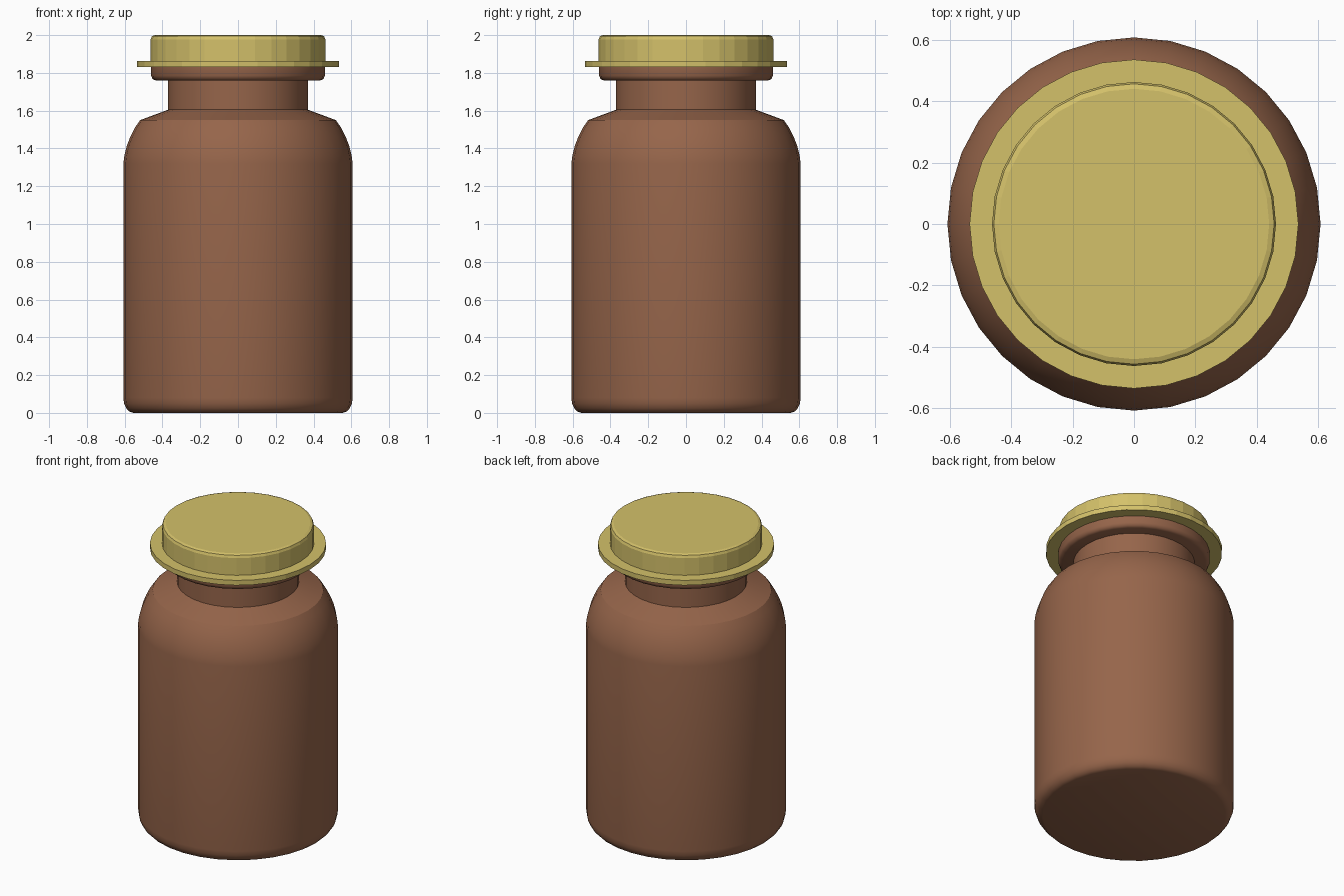
import bpy, bmesh, math

if "Cube" in bpy.data.objects:
    bpy.data.objects.remove(bpy.data.objects["Cube"])

SIDES = 32


def material(name, rgb):
    m = bpy.data.materials.new(name)
    m.diffuse_color = (*rgb, 1.0)
    m.use_nodes = True
    m.node_tree.nodes["Principled BSDF"].inputs["Base Color"].default_value = m.diffuse_color
    return m


brown = material("brown_glass", (0.305, 0.130, 0.069))
yellow = material("mustard_yellow", (0.658, 0.533, 0.144))


def lathe(name, profile, mat, smooth_angle):
    """Revolve (radius, z) points, bottom to top, into a capped solid."""
    bm = bmesh.new()
    rings = []
    for r, z in profile:
        rings.append([bm.verts.new((r * math.cos(math.tau * i / SIDES),
                                    r * math.sin(math.tau * i / SIDES), z))
                      for i in range(SIDES)])
    for a, b in zip(rings, rings[1:]):
        for i in range(SIDES):
            j = (i + 1) % SIDES
            bm.faces.new((a[i], a[j], b[j], b[i]))
    bm.faces.new(rings[0][::-1])
    bm.faces.new(rings[-1])
    me = bpy.data.meshes.new(name)
    bm.to_mesh(me)
    bm.free()
    me.materials.append(mat)
    ob = bpy.data.objects.new(name, me)
    bpy.context.collection.objects.link(ob)
    bpy.ops.object.select_all(action='DESELECT')
    ob.select_set(True)
    bpy.context.view_layer.objects.active = ob
    if smooth_angle:
        bpy.ops.object.shade_smooth_by_angle(angle=math.radians(smooth_angle))
    return ob


# Jar body with rounded base edge and curved shoulder
lathe("jar_body", [(0.555, 0), (0.575, 0.007), (0.592, 0.025), (0.603, 0.05),
                   (0.607, 0.08), (0.607, 1.32), (0.602, 1.36), (0.590, 1.41),
                   (0.571, 1.46), (0.546, 1.51), (0.518, 1.55)], brown, 40)

# Sloped collar and neck
lathe("jar_neck", [(0.518, 1.55), (0.37, 1.605), (0.37, 1.78)], brown, 40)

# Rim under the lid
lathe("jar_rim", [(0.435, 1.76), (0.452, 1.767), (0.46, 1.785), (0.46, 1.835)],
      brown, 50)

# Lid flange and cap
lathe("lid_flange", [(0.535, 1.83), (0.535, 1.863)], yellow, 0)
lathe("lid_cap", [(0.462, 1.85), (0.462, 1.978), (0.456, 1.994), (0.44, 2.0)],
      yellow, 0)
